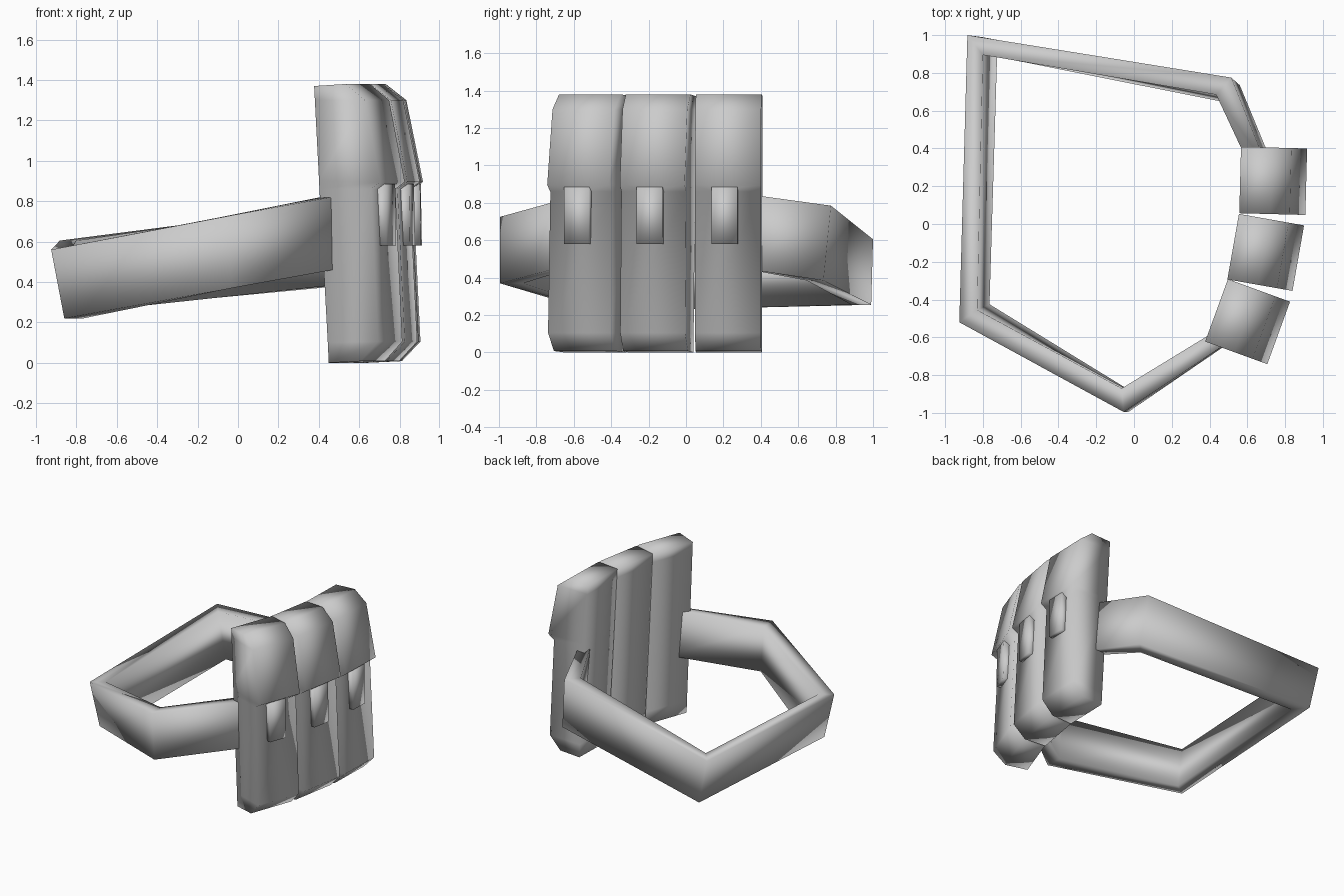
import bpy, bmesh, math
from mathutils import Vector

cube = bpy.data.objects.get("Cube")
if cube:
    bpy.data.objects.remove(cube, do_unlink=True)

# Single plain material
grey = bpy.data.materials.new("plain_grey")
grey.use_nodes = True
colour = (0.6, 0.6, 0.6, 1.0)
grey.diffuse_color = colour
grey.node_tree.nodes["Principled BSDF"].inputs["Base Color"].default_value = colour


def loft(name, rings):
    """Skin a row of four-point rings, cap both ends and shade smooth."""
    bm = bmesh.new()
    loops = [[bm.verts.new(p) for p in ring] for ring in rings]
    for a, b in zip(loops, loops[1:]):
        for i in range(4):
            j = (i + 1) % 4
            bm.faces.new((a[i], a[j], b[j], b[i]))
    bm.faces.new(loops[0])
    bm.faces.new(loops[-1])
    bmesh.ops.recalc_face_normals(bm, faces=bm.faces)
    for f in bm.faces:
        f.smooth = True
    mesh = bpy.data.meshes.new(name)
    bm.to_mesh(mesh)
    bm.free()
    mesh.materials.append(grey)
    obj = bpy.data.objects.new(name, mesh)
    bpy.context.collection.objects.link(obj)
    return obj


def block(name, origin, angle, rows, half_width, offset=0.0):
    """Loft a block from rows of (back depth, back z, front depth, front z)."""
    out = Vector((math.cos(angle), math.sin(angle), 0))
    side = Vector((-out.y, out.x, 0))
    base = Vector((origin[0], origin[1], 0)) + side * offset
    up = Vector((0, 0, 1))
    rings = []
    for d0, z0, d1, z1 in rows:
        rings.append([base + out * d + up * z + side * s * half_width
                      for d, z, s in ((d0, z0, -1), (d1, z1, -1),
                                      (d1, z1, 1), (d0, z0, 1))])
    return loft(name, rings)


# Pouch profile: chamfered bottom, body, overhanging flap lip, sloped flap top
pouch_rows = [
    (0.077, 0.00, 0.245, 0.008),
    (0.072, 0.10, 0.337, 0.105),
    (0.028, 0.86, 0.300, 0.86),
    (0.026, 0.90, 0.350, 0.895),
    (0.004, 1.30, 0.267, 1.30),
    (0.000, 1.37, 0.165, 1.38),
]
clasp_rows = [(0.285, 0.58, 0.347, 0.58), (0.275, 0.885, 0.342, 0.885)]

# Three pouches fanned along the front of the belt, each with a clasp
pouches = [
    ("back", (0.562, 0.233), -1.5, -0.018),
    ("middle", (0.525, -0.120), -10, -0.016),
    ("front", (0.437, -0.457), -20, -0.012),
]
for label, origin, degrees, shift in pouches:
    angle = math.radians(degrees)
    block(label + "_pouch", origin, angle, pouch_rows, 0.176)
    block(label + "_clasp", origin, angle, clasp_rows, 0.07, shift)

# Tilted belt strap: (outer top xy, inner top xy, top z, drop to bottom edge)
strap_path = [
    ((0.705, 0.30), (0.615, 0.30), 0.850, (0.035, 0.00, -0.40)),
    ((0.515, 0.775), (0.435, 0.685), 0.785, (0.045, -0.04, -0.40)),
    ((-0.882, 1.00), (-0.800, 0.895), 0.605, (0.075, -0.01, -0.35)),
    ((-0.925, -0.52), (-0.830, -0.455), 0.560, (0.065, 0.03, -0.34)),
    ((-0.055, -0.995), (-0.065, -0.870), 0.725, (0.025, 0.00, -0.355)),
    ((0.560, -0.585), (0.500, -0.525), 0.838, (0.010, 0.00, -0.36)),
]
strap_rings = []
for outer, inner, z, drop in strap_path:
    top_out, top_in = Vector((*outer, z)), Vector((*inner, z))
    strap_rings.append([top_out, top_in,
                        top_in + Vector(drop), top_out + Vector(drop)])
loft("belt_strap", strap_rings)
